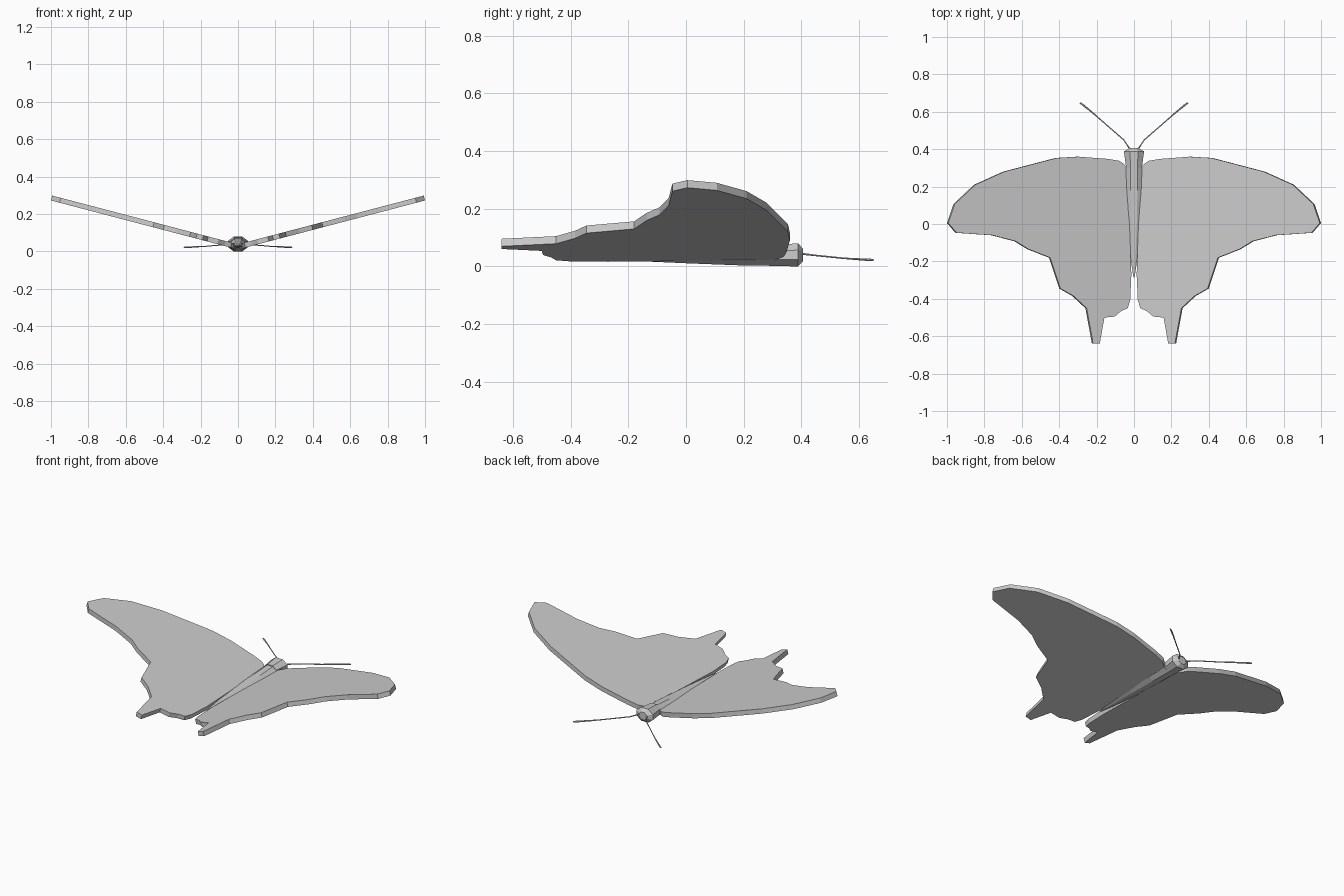
import bpy, bmesh, math
from mathutils import Vector

old = bpy.data.objects.get("Cube")
if old:
    bpy.data.objects.remove(old, do_unlink=True)

grey = bpy.data.materials.new("light_grey")
grey.use_nodes = True
COL = (0.6, 0.6, 0.6, 1)
grey.diffuse_color = COL
grey.node_tree.nodes["Principled BSDF"].inputs["Base Color"].default_value = COL


def finish(bm, name):
    bmesh.ops.recalc_face_normals(bm, faces=bm.faces)
    me = bpy.data.meshes.new(name)
    bm.to_mesh(me)
    bm.free()
    me.materials.append(grey)
    ob = bpy.data.objects.new(name, me)
    bpy.context.collection.objects.link(ob)
    return ob


def loft(bm, rings):
    """Skin a list of vertex-position rings and cap both ends."""
    vs = [[bm.verts.new(p) for p in r] for r in rings]
    n = len(vs[0])
    for a, b in zip(vs, vs[1:]):
        for i in range(n):
            bm.faces.new((a[i], a[(i + 1) % n], b[(i + 1) % n], b[i]))
    bm.faces.new(vs[0])
    bm.faces.new(vs[-1])


# Wing outline (x, y), from the front root round the tip to the tail and back
OUTLINE = [(0.035, 0.30), (0.055, 0.32), (0.08, 0.338), (0.14, 0.348), (0.30, 0.36),
           (0.415, 0.353), (0.695, 0.28), (0.85, 0.21), (0.96, 0.107), (0.995, 0.005),
           (0.95, -0.047), (0.76, -0.06), (0.635, -0.092), (0.565, -0.135),
           (0.45, -0.18), (0.395, -0.345), (0.325, -0.385), (0.255, -0.45),
           (0.22, -0.64), (0.185, -0.64), (0.16, -0.50), (0.105, -0.495),
           (0.07, -0.465), (0.035, -0.45), (0.022, -0.405), (0.016, -0.27), (0.026, 0.0)]
SLOPE, THICK = 0.262, 0.027
tilt = math.atan(SLOPE)
up = Vector((-math.sin(tilt), 0, math.cos(tilt))) * THICK

# Flat tilted wings with rims square to the surface
for side, name in ((1, "left_wing"), (-1, "right_wing")):
    bm = bmesh.new()
    low = [Vector((x + 0.005, y, 0.012 + SLOPE * x)) for x, y in OUTLINE]
    rings = [low, [p + up for p in low]]
    loft(bm, [[(side * p.x, p.y, p.z) for p in r] for r in rings])
    finish(bm, name)


def body_part(name, sections):
    """Eight-sided part from sections of (y, half width, bottom z, top z)."""
    bm = bmesh.new()
    k = 1 / math.cos(math.pi / 8)
    angles = [math.pi * (i + 0.5) / 4 for i in range(8)]
    loft(bm, [[(w * k * math.cos(a), y, (lo + hi) / 2 + (hi - lo) / 2 * k * math.sin(a))
               for a in angles] for y, w, lo, hi in sections])
    finish(bm, name)


# Blunt head and long tapered body
body_part("head", [(0.405, 0.025, 0.018, 0.062), (0.388, 0.054, 0.0, 0.08),
                   (0.30, 0.042, 0.002, 0.074)])
body_part("body", [(0.31, 0.044, 0.002, 0.07), (0.18, 0.044, 0.004, 0.062),
                   (0.0, 0.036, 0.011, 0.05), (-0.20, 0.016, 0.02, 0.038),
                   (-0.285, 0.003, 0.026, 0.032)])

# Thin antennae with slightly thicker tips
PATH = [(0.015, 0.39, 0.045, 0.004), (0.055, 0.45, 0.038, 0.003), (0.17, 0.55, 0.028, 0.003),
        (0.225, 0.598, 0.025, 0.004), (0.268, 0.633, 0.023, 0.005), (0.288, 0.648, 0.022, 0.004)]
for side, name in ((1, "left_antenna"), (-1, "right_antenna")):
    bm = bmesh.new()
    rings = []
    for x, y, z, r in PATH:
        across = Vector((0.66, -0.75, 0)) * r
        c = Vector((x, y, z))
        rings.append([c + across * math.cos(t) + Vector((0, 0, r * math.sin(t)))
                      for t in (math.tau * i / 6 for i in range(6))])
    loft(bm, [[(side * p.x, p.y, p.z) for p in r] for r in rings])
    finish(bm, name)
